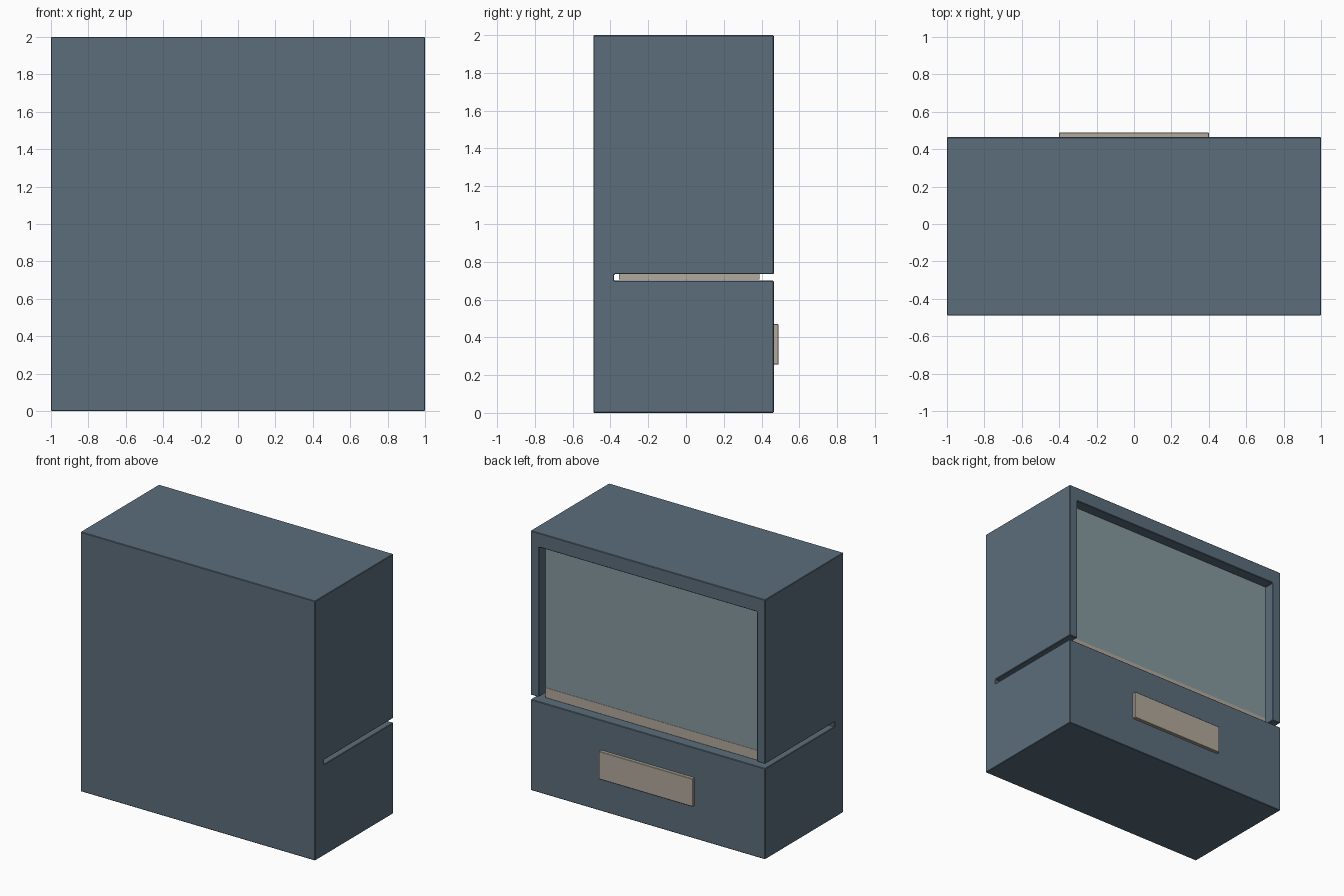
import bpy, bmesh

if "Cube" in bpy.data.objects:
    bpy.data.objects.remove(bpy.data.objects["Cube"])


def material(name, rgb):
    m = bpy.data.materials.new(name)
    m.diffuse_color = (*rgb, 1.0)
    m.use_nodes = True
    m.node_tree.nodes["Principled BSDF"].inputs["Base Color"].default_value = m.diffuse_color
    return m


slate = material("slate_blue", (0.105, 0.153, 0.199))
glass = material("grey_green_glass", (0.238, 0.319, 0.347))
stone = material("warm_grey", (0.456, 0.397, 0.332))


def box(name, lo, hi, mat, bevel=0.0):
    bm = bmesh.new()
    bmesh.ops.create_cube(bm, size=1.0)
    for v in bm.verts:
        v.co = [(a + b) / 2 + c * (b - a) for a, b, c in zip(lo, hi, v.co)]
    me = bpy.data.meshes.new(name)
    bm.to_mesh(me)
    bm.free()
    me.materials.append(mat)
    ob = bpy.data.objects.new(name, me)
    bpy.context.collection.objects.link(ob)
    if bevel:
        add_bevel(ob, bevel)
    return ob


def add_bevel(ob, width):
    b = ob.modifiers.new("edge_bevel", 'BEVEL')
    b.width = width
    b.segments = 1
    b.limit_method = 'ANGLE'


def cut(ob, name, lo, hi):
    cutter = box(name, lo, hi, slate)
    m = ob.modifiers.new(name, 'BOOLEAN')
    m.operation = 'DIFFERENCE'
    m.solver = 'EXACT'
    m.object = cutter
    bpy.context.view_layer.objects.active = ob
    bpy.ops.object.modifier_apply(modifier=m.name)
    bpy.data.objects.remove(cutter, do_unlink=True)


# cabinet shell: thin slot through both sides, display cavity open at the back
cabinet = box("cabinet", (-1, -0.49, 0), (1, 0.465, 2), slate)
cut(cabinet, "side_slot", (-1.2, -0.38, 0.70), (1.2, 0.7, 0.735))
cut(cabinet, "cavity", (-0.93, -0.38, 0.715), (0.93, 0.7, 1.89))
add_bevel(cabinet, 0.004)

# display floor and the glazed block standing on it
box("display_floor", (-0.925, -0.355, 0.705), (0.925, 0.39, 0.78), stone)
box("glass_panel", (-0.925, -0.355, 0.78), (0.925, 0.388, 1.885), glass)

# raised plate on the lower part
box("label_plate", (-0.4, 0.46, 0.255), (0.4, 0.49, 0.47), stone, 0.003)
